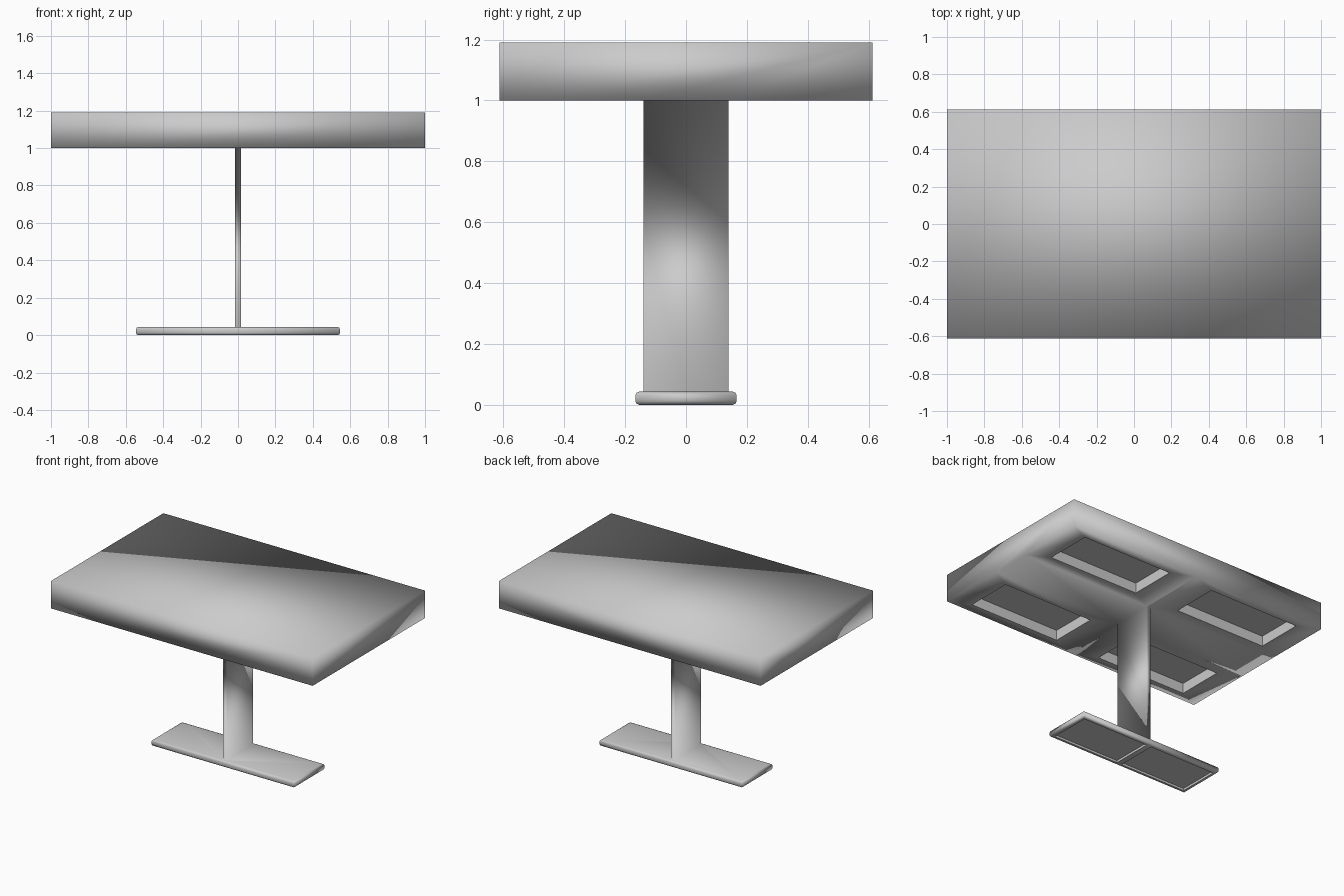
import bpy
import bmesh

if "Cube" in bpy.data.objects:
    bpy.data.objects.remove(bpy.data.objects["Cube"])

bm = bmesh.new()
cache = {}
flat = []


def face(*points):
    """Add a face, sharing vertices that have the same position."""
    vs = []
    for p in points:
        key = tuple(round(c, 4) for c in p)
        if key not in cache:
            cache[key] = bm.verts.new(key)
        vs.append(cache[key])
    return bm.faces.new(vs)


def rect(x0, x1, y0, y1, z):
    return [(x0, y0, z), (x1, y0, z), (x1, y1, z), (x0, y1, z)]


def bridge(a, b):
    n = len(a)
    return [face(a[i], a[(i + 1) % n], b[(i + 1) % n], b[i]) for i in range(n)]


def recess(outer, inner, z, floor_z):
    """Flat border around a sunken, crisp-edged rectangular pocket."""
    rim = rect(*inner, z)
    floor = rect(*inner, floor_z)
    bridge(rect(*outer, z), rim)
    flat.extend(bridge(rim, floor))
    flat.append(face(*floor))


def span(s, a, b):
    return sorted((s * a, s * b))


X, Y, PX, PY = 1.0, 0.613, 0.015, 0.14   # top and post half sizes
Z0, Z1, FT = 1.0, 1.19, 0.043            # underside, table top, foot top

# Table top: upper face and four sides
face(*rect(-X, X, -Y, Y, Z1))
for s in (-1, 1):
    face((s * X, -Y, Z1), (s * X, Y, Z1), (s * X, Y, Z0),
         (s * X, PY, Z0), (s * X, -PY, Z0), (s * X, -Y, Z0))
    face((-X, s * Y, Z1), (X, s * Y, Z1), (X, s * Y, Z0),
         (PX, s * Y, Z0), (-PX, s * Y, Z0), (-X, s * Y, Z0))
    # Underside strips running out from the post
    face(*rect(*span(s, PX, X), -PY, PY, Z0))
    face(*rect(-PX, PX, *span(s, PY, Y), Z0))
    # Underside pockets
    for t in (-1, 1):
        recess((*span(s, PX, X), *span(t, PY, Y)),
               (*span(s, 0.17, 0.855), *span(t, 0.22, 0.545)), Z0, 1.07)

# Upright post
bridge(rect(-PX, PX, -PY, PY, Z0), rect(-PX, PX, -PY, PY, FT))


# Foot: rounded rim
def foot_ring(inset, z):
    x, y = 0.545 - inset, 0.166 - inset
    return [(-x, -y, z), (-PX, -y, z), (PX, -y, z), (x, -y, z),
            (x, y, z), (PX, y, z), (-PX, y, z), (-x, y, z)]


rings = [foot_ring(i, z) for i, z in
         ((0.012, FT), (0.0035, FT - 0.0035), (0, FT - 0.012),
          (0, 0.012), (0.0035, 0.0035), (0.012, 0))]
for a, b in zip(rings, rings[1:]):
    bridge(a, b)

# Foot: upper face around the post, and two shallow pockets beneath
fx, fy = 0.533, 0.154
for s in (-1, 1):
    face((s * fx, -fy, FT), (s * fx, fy, FT), (s * PX, fy, FT),
         (s * PX, PY, FT), (s * PX, -PY, FT), (s * PX, -fy, FT))
    face(*rect(-PX, PX, *span(s, PY, fy), FT))
    recess((*span(s, PX, fx), -fy, fy),
           (*span(s, PX + 0.004, fx - 0.012), -fy + 0.012, fy - 0.012), 0, 0.015)
face(*rect(-PX, PX, -fy, fy, 0))

# Smooth shading everywhere except in the pockets
bmesh.ops.recalc_face_normals(bm, faces=bm.faces[:])
for f in bm.faces:
    f.smooth = True
for f in flat:
    f.smooth = False
    for e in f.edges:
        e.smooth = False

mesh = bpy.data.meshes.new("pedestal_table")
bm.to_mesh(mesh)
bm.free()
bpy.context.collection.objects.link(bpy.data.objects.new("pedestal_table", mesh))
